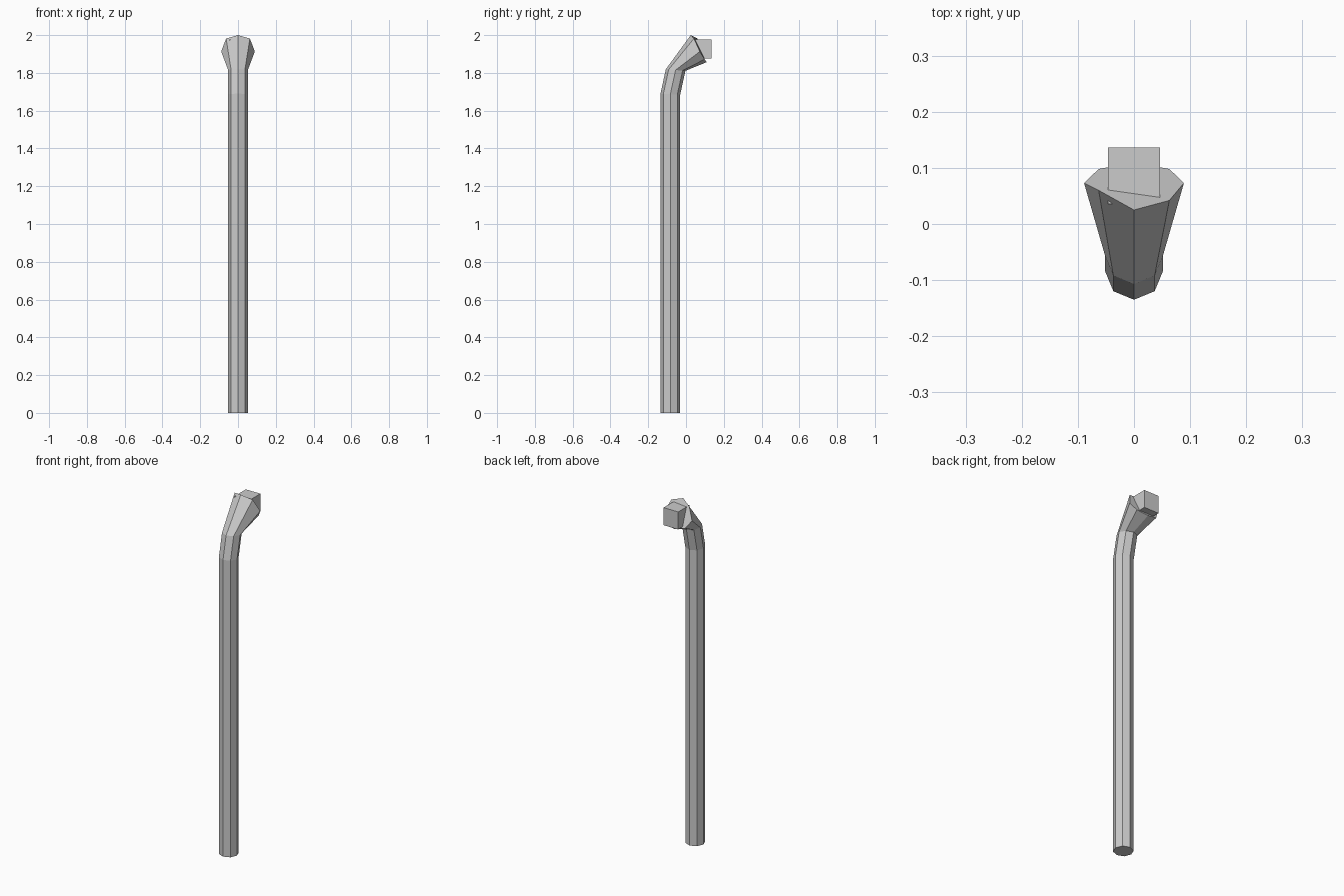
import bpy, bmesh
from math import sin, cos, pi

if "Cube" in bpy.data.objects:
    bpy.data.objects.remove(bpy.data.objects["Cube"])


def make_object(name, bm):
    bmesh.ops.recalc_face_normals(bm, faces=bm.faces)
    mesh = bpy.data.meshes.new(name)
    bm.to_mesh(mesh)
    bm.free()
    obj = bpy.data.objects.new(name, mesh)
    bpy.context.collection.objects.link(obj)
    return obj


def octagon(cy, z, r, tilt=0.0):
    # starts at the front corner and runs round by way of +x
    return [(r * sin(i * pi / 4), cy - r * cos(i * pi / 4),
             z + tilt * cos(i * pi / 4)) for i in range(8)]


# Bent octagonal pole with a flared, slightly uneven mouth
mouth = [(0, 0.025, 2.0), (0.063, 0.042, 1.982), (0.089, 0.073, 1.913),
         (0.063, 0.098, 1.872), (0, 0.11, 1.857), (-0.063, 0.098, 1.872),
         (-0.089, 0.073, 1.913), (-0.063, 0.06, 1.982)]
rings = [octagon(-0.083, 0, 0.052), octagon(-0.083, 1.687, 0.052, 0.003),
         octagon(-0.055, 1.815, 0.052, 0.004), mouth]

bm = bmesh.new()
loops = [[bm.verts.new(p) for p in ring] for ring in rings]
for low, high in zip(loops, loops[1:]):
    for i in range(8):
        j = (i + 1) % 8
        bm.faces.new((low[i], low[j], high[j], high[i]))
bm.faces.new(loops[0])
bm.faces.new(loops[-1])
make_object("bent_pole", bm)

# Square block set into the mouth
bm = bmesh.new()
bmesh.ops.create_cube(bm, size=1)
bmesh.ops.scale(bm, vec=(0.092, 0.1, 0.1), verts=bm.verts)
bmesh.ops.translate(bm, vec=(0, 0.086, 1.926), verts=bm.verts)
make_object("end_block", bm)
